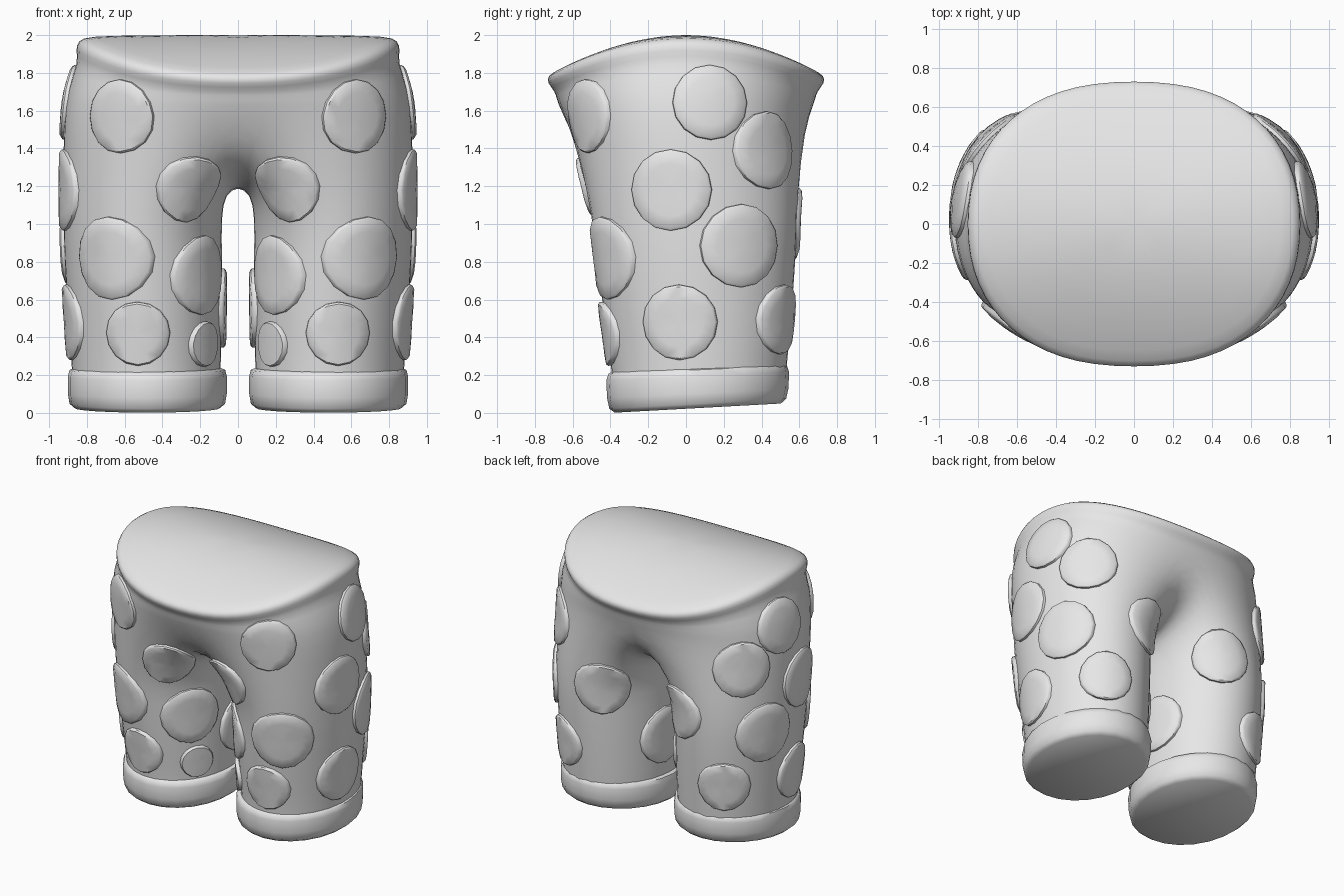
import bpy, bmesh, math
from mathutils import Vector
from mathutils.bvhtree import BVHTree

if "Cube" in bpy.data.objects:
    bpy.data.objects.remove(bpy.data.objects["Cube"])

cloth = bpy.data.materials.new("light_grey_cloth")
cloth.diffuse_color = (0.8, 0.8, 0.8, 1)
cloth.use_nodes = True
cloth.node_tree.nodes["Principled BSDF"].inputs["Base Color"].default_value = cloth.diffuse_color
N = 24          # sides of a trouser leg
Q = N // 3      # columns from the outer side to the centre seam


def finish(name, bm, angle, mirror=True, subsurf=0):
    bmesh.ops.recalc_face_normals(bm, faces=bm.faces)
    me = bpy.data.meshes.new(name)
    bm.to_mesh(me)
    bm.free()
    me.materials.append(cloth)
    ob = bpy.data.objects.new(name, me)
    bpy.context.collection.objects.link(ob)
    bpy.ops.object.select_all(action='DESELECT')
    ob.select_set(True)
    bpy.context.view_layer.objects.active = ob
    bpy.ops.object.shade_smooth_by_angle(angle=math.radians(angle))
    if mirror:
        m = ob.modifiers.new("mirror", 'MIRROR')
        m.use_clip = True
        m.merge_threshold = 0.002
    if subsurf:
        s = ob.modifiers.new("smooth", 'SUBSURF')
        s.levels = s.render_levels = subsurf
    return ob


def bridge(bm, a, b, closed=True):
    n = len(a)
    for i in range(n if closed else n - 1):
        j = (i + 1) % n
        bm.faces.new((a[i], a[j], b[j], b[i]))


def leg_ring(z, cx, rx, cy, ry, tilt=0.0):
    pts = []
    for i in range(N):
        t = 2 * math.pi * i / N
        y = cy + ry * math.sin(t)
        pts.append(Vector((cx + rx * math.cos(t), y, z + tilt * y)))
    return pts


def waist_ring(z, a, b, k):
    """Half oval from front seam to back seam, dipping at front and back."""
    pts = []
    for i in range(-Q, Q + 1):
        f = math.pi / 2 * i / Q
        c, s = max(0.0, math.cos(f)), math.sin(f)
        x = a * c ** 0.85 if abs(i) < Q else 0.0
        y = b * math.copysign(abs(s) ** 0.9, s)
        pts.append(Vector((x, y, z - k * (y / 0.7) ** 2)))
    return pts


# --- trousers: leg tube, crotch seam, then half ovals up to the waist ---
legs = [leg_ring(0.18, .485, .395, .07, .465, .045),
        leg_ring(0.30, .487, .402, .07, .475, .03),
        leg_ring(0.55, .493, .412, .06, .505),
        leg_ring(0.82, .502, .423, .055, .532),
        leg_ring(1.04, .507, .422, .045, .548)]
hip_half = waist_ring(1.52, .928, .665, -.09)
hip = [None] * N
for i in range(-Q, Q + 1):
    hip[i % N] = hip_half[i + Q]
top_z = hip_half[0].z
for i in range(Q + 1, N - Q):           # U-shaped seam between the legs
    a = (N / 2 - i) / (N / 2 - Q) * math.pi / 2
    hip[i] = Vector((0, .665 * math.sin(a), 1.19 + (top_z - 1.19) * (1 - math.cos(a))))
mid = []
for i in range(N):
    p, h = legs[-1][i], hip[i]
    m = p.lerp(h, 0.5)
    w = max(0.0, -math.cos(2 * math.pi * i / N))
    m.x += (p.x * .75 - m.x) * w
    m.z += (p.z + (h.z - p.z) * .75 - m.z) * w
    mid.append(m)

bm = bmesh.new()
rows = [[bm.verts.new(p) for p in r] for r in legs + [mid, hip]]
for a, b in zip(rows, rows[1:]):
    bridge(bm, a, b)
prev = [rows[-1][i % N] for i in range(-Q, Q + 1)]
for ring in [(1.73, .905, .69, .07), (1.86, .848, .695, .165),
             (1.925, .865, .74, .16), (1.975, .85, .735, .175),
             (1.998, .80, .69, .19), (2.0, .5, .43, .19), (2.0, .22, .2, .19)]:
    cur = [bm.verts.new(p) for p in waist_ring(*ring)]
    bridge(bm, prev, cur, False)
    prev = cur
centre = bm.verts.new((0, 0, 2.0))
for a, b in zip(prev, prev[1:]):
    bm.faces.new((a, b, centre))
trousers = finish("trousers", bm, 180, subsurf=1)

# --- hem cuffs with flat closed soles ---
bm = bmesh.new()
cuff = [(.235, .39, .455, .045), (.225, .412, .473, .045), (.19, .421, .484, .045),
        (.10, .421, .48, .05), (.045, .412, .468, .055), (.022, .385, .44, .055)]
rows = [[bm.verts.new(p) for p in leg_ring(z, .48, rx, .062, ry, t)]
        for z, rx, ry, t in cuff]
for a, b in zip(rows, rows[1:]):
    bridge(bm, a, b)
bm.faces.new(rows[-1])
bm.faces.new(rows[0])
finish("hem_cuffs", bm, 50)

# --- raised round spots, laid over the cloth ---
bpy.context.view_layer.update()
tree = BVHTree.FromObject(trousers, bpy.context.evaluated_depsgraph_get())


def spot(name, azimuth, z, r):
    t = math.radians(azimuth)
    out = Vector((math.cos(t), math.sin(t), 0))
    hit, nrm, _, _ = tree.ray_cast(Vector((.49, .05, z)), out)
    if nrm.dot(out) < 0:
        nrm = -nrm
    side = Vector((0, 0, 1)).cross(nrm).normalized()
    up = nrm.cross(side)

    def lay(rad, ang, lift):
        p = hit + side * rad * math.cos(ang) + up * rad * math.sin(ang)
        q = tree.ray_cast(p + nrm * .06, -nrm, .4)[0]
        if q is None:
            q = tree.find_nearest(p)[0]
        return q + nrm * lift

    bm = bmesh.new()
    n = 16
    prev = None
    for f, lift in ((1, -.015), (1, .018), (.95, .027), (.65, .028), (.33, .028)):
        cur = [bm.verts.new(lay(r * f, 2 * math.pi * i / n, lift)) for i in range(n)]
        if prev:
            bridge(bm, prev, cur)
        prev = cur
    c = bm.verts.new(lay(0, 0, .028))
    for i in range(n):
        bm.faces.new((prev[i], prev[(i + 1) % n], c))
    finish(name, bm, 40)


for s in [("front_hip_spot", 283, 1.57, .195), ("front_crotch_spot", 246, 1.19, .185),
          ("front_thigh_spot", 291, .82, .22), ("front_inner_knee_spot", 229, .73, .21),
          ("front_shin_spot", 275, .42, .17), ("front_inner_shin_spot", 223, .365, .12),
          ("inner_calf_spot", 168, .555, .21), ("side_hip_spot", 11, 1.645, .2),
          ("side_thigh_spot", -17, 1.18, .215), ("side_knee_spot", 32, .885, .22),
          ("side_calf_spot", -12, .48, .2), ("back_hip_spot", 53, 1.39, .205),
          ("back_calf_spot", 68, .495, .185), ("back_thigh_spot", 108, 1.0, .2)]:
    spot(*s)
